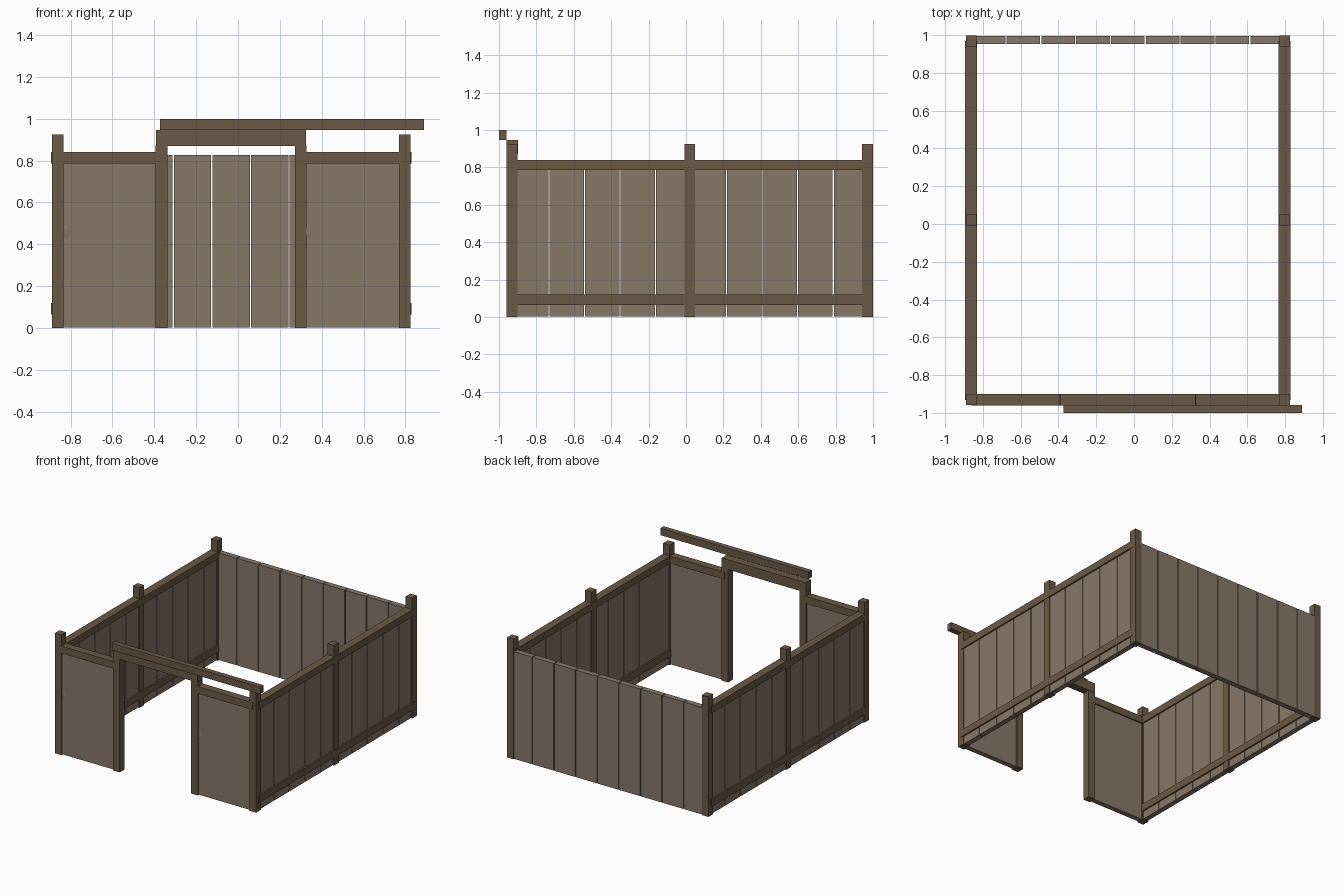
import bpy, bmesh
from mathutils import Matrix

if "Cube" in bpy.data.objects:
    bpy.data.objects.remove(bpy.data.objects["Cube"])


def material(name, rgb):
    m = bpy.data.materials.new(name)
    m.diffuse_color = (*rgb, 1)
    m.use_nodes = True
    m.node_tree.nodes["Principled BSDF"].inputs["Base Color"].default_value = m.diffuse_color
    return m


TIMBER = material("dark timber", (0.147, 0.102, 0.061))
BOARD = material("weathered boards", (0.242, 0.188, 0.141))


def boxes(name, mat, spans):
    """One object made of axis-aligned boxes given as x, y, z ranges."""
    bm = bmesh.new()
    for span in spans:
        size = [b - a for a, b in span]
        mid = [(a + b) / 2 for a, b in span]
        bmesh.ops.create_cube(bm, size=1, matrix=Matrix.Translation(mid) @ Matrix.Diagonal((*size, 1)))
    me = bpy.data.meshes.new(name)
    bm.to_mesh(me)
    bm.free()
    me.materials.append(mat)
    ob = bpy.data.objects.new(name, me)
    bpy.context.collection.objects.link(ob)
    return ob


def around(c, half):
    return (c - half, c + half)


MID = -0.0325            # centre line of the enclosure
HALF = 0.83              # distance from there to the side walls
GAP = 0.003

for side, sign in (("left", -1), ("right", 1)):
    x = MID + sign * HALF
    # corner and middle posts
    for label, y in (("front", -0.93), ("middle", 0.02), ("back", 0.97)):
        boxes(f"{side}_{label}_post", TIMBER, [(around(x, 0.0275), around(y, 0.029), (0, 0.925))])
    # long side rails
    for label, z in (("upper", 0.8125), ("lower", 0.0925)):
        boxes(f"{side}_{label}_rail", TIMBER, [(around(x, 0.0315), (-0.931, 0.969), around(z, 0.0275))])
    # side wall planks
    boxes(f"{side}_wall_planks", BOARD,
          [(around(x, 0.02), (-0.923 + 0.19 * i + GAP, -0.923 + 0.19 * (i + 1) - GAP), (0.003, 0.79))
           for i in range(10)])
    # door post, short rail and solid front panel
    xd = MID + sign * 0.3325
    lo, hi = sorted((x, xd))
    boxes(f"{side}_door_post", TIMBER, [(around(xd, 0.0285), (-0.959, -0.901), (0, 0.872))])
    boxes(f"{side}_front_rail", TIMBER, [((lo, hi), (-0.96, -0.9), (0.785, 0.84))])
    boxes(f"{side}_front_panel", BOARD, [((lo, hi), (-0.95, -0.91), (0.003, 0.79))])

# back wall planks
boxes("back_wall_planks", BOARD,
      [((MID - HALF + 0.1844 * i + GAP, MID - HALF + 0.1844 * (i + 1) - GAP), (0.953, 0.996), (0.003, 0.828))
       for i in range(9)])

# door header and sliding-door track
boxes("door_header", TIMBER, [((-0.392, 0.325), (-0.96, -0.899), (0.87, 0.946))])
boxes("door_track", TIMBER, [((-0.373, 0.89), (-1.0, -0.959), (0.947, 1.0))])

# small round wooden knots, half sunk in the front panels
for side, x in (("left", -0.822), ("right", 0.335)):
    bpy.ops.mesh.primitive_uv_sphere_add(segments=12, ring_count=8, location=(x, -0.948, 0.46))
    knot = bpy.context.object
    knot.name = f"{side}_panel_knot"
    knot.scale = (0.018, 0.005, 0.034)
    knot.data.materials.append(BOARD)
    bpy.ops.object.shade_smooth_by_angle()
